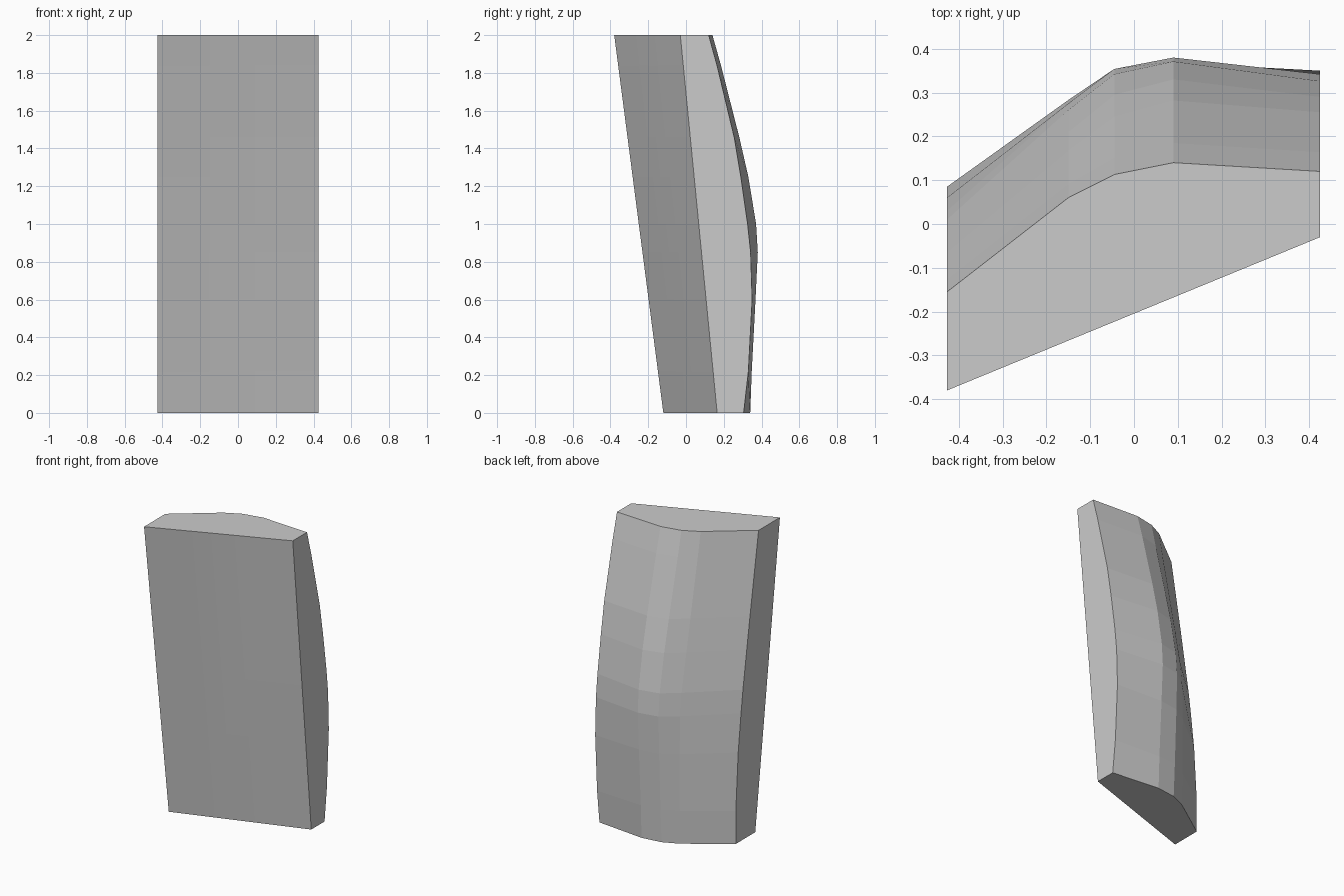
import bpy, bmesh

if "Cube" in bpy.data.objects:
    bpy.data.objects.remove(bpy.data.objects["Cube"])

# Slab columns (x) and the bulged back surface: z -> y at each column
XS = [-0.427, -0.15, -0.045, 0.09, 0.425]
BACK = [
    (0.00, [0.085, 0.275, 0.322, 0.340, 0.305]),
    (0.22, [0.085, 0.280, 0.333, 0.348, 0.330]),
    (0.60, [0.060, 0.283, 0.348, 0.368, 0.350]),
    (0.85, [0.030, 0.275, 0.354, 0.380, 0.342]),
    (1.00, [0.010, 0.260, 0.342, 0.371, 0.326]),
    (1.25, [-0.030, 0.210, 0.295, 0.330, 0.290]),
    (1.46, [-0.064, 0.168, 0.245, 0.282, 0.255]),
    (1.84, [-0.128, 0.090, 0.150, 0.185, 0.164]),
    (2.00, [-0.155, 0.060, 0.113, 0.140, 0.120]),
]


def front_y(x, z):
    """Leaning, slightly twisted front plane."""
    u, t = (x - XS[0]) / (XS[-1] - XS[0]), z / 2
    bottom = -0.12 + 0.285 * u
    top = -0.38 + 0.35 * u
    return bottom + (top - bottom) * t


bm = bmesh.new()
front = [[bm.verts.new((x, front_y(x, z), z)) for x in XS] for z, _ in BACK]
back = [[bm.verts.new((x, y, z)) for x, y in zip(XS, ys)] for z, ys in BACK]

# Front and back skins
rows, cols = len(BACK), len(XS)
for grid in (front, back):
    for r in range(rows - 1):
        for c in range(cols - 1):
            bm.faces.new((grid[r][c], grid[r][c + 1], grid[r + 1][c + 1], grid[r + 1][c]))

# Side strips
for c in (0, cols - 1):
    for r in range(rows - 1):
        bm.faces.new((front[r][c], back[r][c], back[r + 1][c], front[r + 1][c]))

# Top and bottom caps
for r in (0, rows - 1):
    for c in range(cols - 1):
        bm.faces.new((front[r][c], front[r][c + 1], back[r][c + 1], back[r][c]))

bmesh.ops.recalc_face_normals(bm, faces=bm.faces[:])
mesh = bpy.data.meshes.new("curved_slab")
bm.to_mesh(mesh)
bm.free()
slab = bpy.data.objects.new("curved_slab", mesh)
bpy.context.collection.objects.link(slab)
